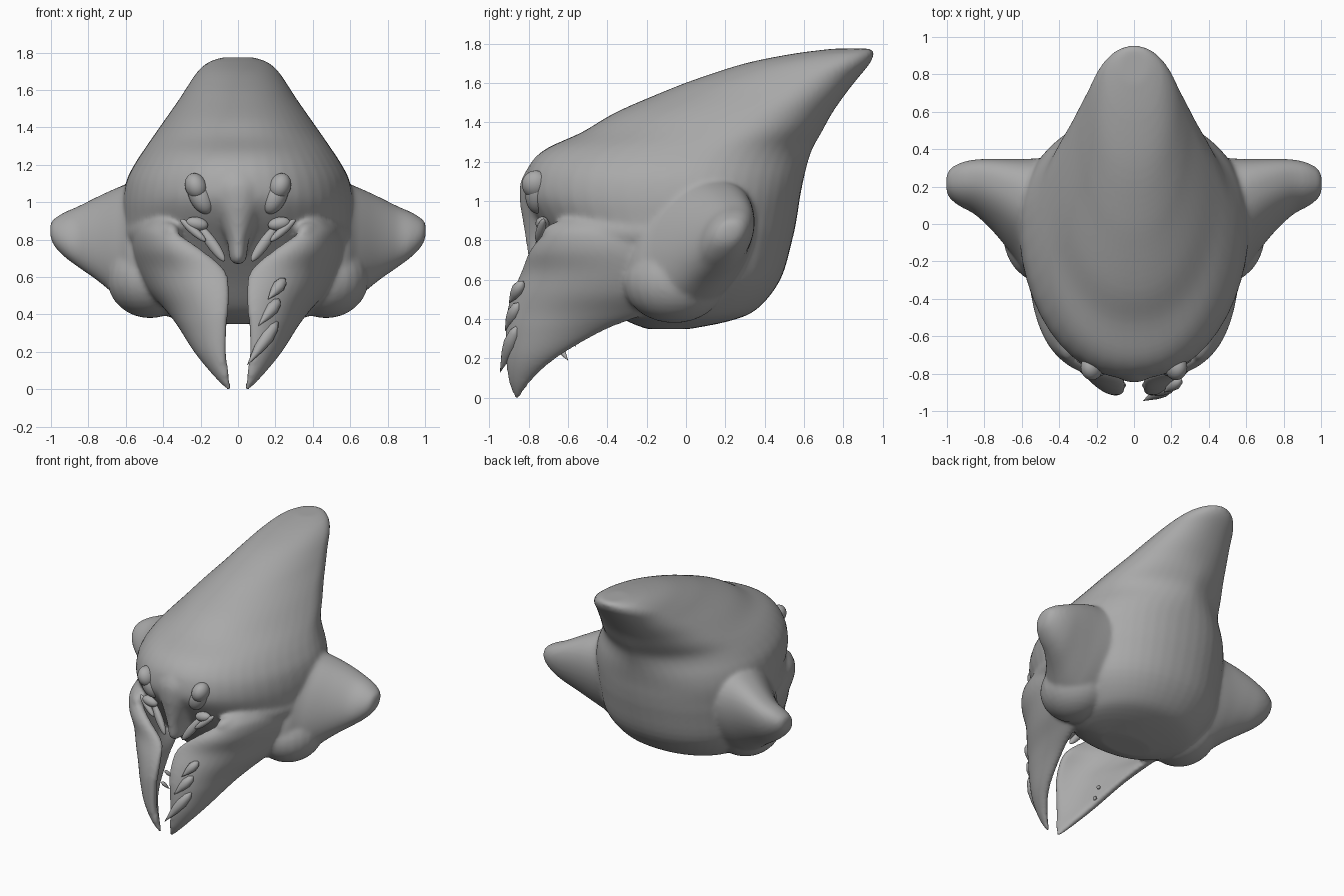
import bpy, bmesh, math
from mathutils import Vector, Matrix

if "Cube" in bpy.data.objects:
    bpy.data.objects.remove(bpy.data.objects["Cube"])

grey = bpy.data.materials.new("shell grey")
grey.diffuse_color = (0.4, 0.4, 0.4, 1)
grey.use_nodes = True
grey.node_tree.nodes["Principled BSDF"].inputs["Base Color"].default_value = grey.diffuse_color


def finish(bm, name):
    bmesh.ops.recalc_face_normals(bm, faces=bm.faces)
    me = bpy.data.meshes.new(name)
    bm.to_mesh(me)
    bm.free()
    me.shade_smooth()
    me.materials.append(grey)
    ob = bpy.data.objects.new(name, me)
    bpy.context.collection.objects.link(ob)
    return ob


def smooth_rows(rows, steps):
    """Catmull-Rom interpolation of rows of numbers."""
    out = []
    n = len(rows)
    for i in range(n - 1):
        a, b, c, d = (rows[max(0, i - 1)], rows[i], rows[i + 1], rows[min(n - 1, i + 2)])
        for s in range(steps):
            t = s / steps
            out.append([0.5 * (2 * q + (r - p) * t + (2 * p - 5 * q + 4 * r - u) * t * t
                               + (3 * q - p - 3 * r + u) * t ** 3)
                        for p, q, r, u in zip(a, b, c, d)])
    out.append(list(rows[-1]))
    return out


def loft(bm, rings):
    vr = [[bm.verts.new(p) for p in ring] for ring in rings]
    n = len(vr[0])
    for a, b in zip(vr, vr[1:]):
        for i in range(n):
            bm.faces.new((a[i], a[(i + 1) % n], b[(i + 1) % n], b[i]))
    bm.faces.new(vr[0])
    bm.faces.new(vr[-1])


def power(v, e):
    return math.copysign(abs(v) ** e, v)


def ellipsoid(bm, centre, radii, axis=None):
    """Ball scaled by radii, its z turned to the given axis."""
    turn = Vector(axis).to_track_quat('Z', 'Y').to_matrix().to_4x4() if axis else Matrix()
    bmesh.ops.create_uvsphere(bm, u_segments=24, v_segments=16, radius=1,
                              matrix=Matrix.Translation(centre) @ turn @ Matrix.Diagonal((*radii, 1)))


ANG = [2 * math.pi * i / 48 for i in range(48)]

# Head with swept-back crest: z, front y, back y, half width, place of widest point
bm = bmesh.new()
head = [(0.35, -0.2, 0.02, 0.2, 0.5), (0.39, -0.3, 0.22, 0.38, 0.5), (0.45, -0.38, 0.36, 0.47, 0.5),
        (0.6, -0.5, 0.48, 0.58, 0.5), (0.8, -0.67, 0.54, 0.61, 0.55), (0.92, -0.77, 0.565, 0.615, 0.58),
        (1.02, -0.825, 0.58, 0.615, 0.6), (1.12, -0.82, 0.6, 0.595, 0.59), (1.2, -0.785, 0.62, 0.555, 0.59),
        (1.27, -0.705, 0.645, 0.51, 0.6), (1.35, -0.53, 0.69, 0.455, 0.61),
        (1.45, -0.36, 0.745, 0.385, 0.63), (1.55, -0.13, 0.815, 0.315, 0.66),
        (1.62, 0.05, 0.87, 0.27, 0.66), (1.7, 0.3, 0.935, 0.215, 0.66),
        (1.75, 0.55, 0.955, 0.155, 0.6), (1.775, 0.75, 0.945, 0.08, 0.5)]
rings = []
for z, f, b, w, k in smooth_rows(head, 4):
    mid = f + (b - f) * k
    pinch = 0.3 * math.exp(-((z - 1.28) / 0.13) ** 2)  # hollow behind the crest
    rings.append([(w * power(math.cos(a), 0.92 + (pinch if math.sin(a) > 0 else 0)),
                   mid + math.sin(a) * ((b - mid) if math.sin(a) > 0 else (mid - f)), z)
                  for a in ANG])
loft(bm, rings)

# Side lobes, slanting forward below: x, y low, y high, z low, z high
lobe = [(0.35, -0.3, 0.34, 0.4, 1.14), (0.55, -0.27, 0.33, 0.43, 1.11),
        (0.64, -0.16, 0.33, 0.49, 1.08), (0.75, -0.03, 0.335, 0.58, 1.03),
        (0.85, 0.06, 0.335, 0.65, 0.98), (0.93, 0.1, 0.32, 0.71, 0.945),
        (0.985, 0.14, 0.29, 0.77, 0.91), (1.004, 0.18, 0.25, 0.82, 0.885)]

# Curved jaw blades: z, front x y, bowed middle x y, back x y, thickness
jaw = [(-0.01, 0.04, -0.864, 0.045, -0.86, 0.05, -0.85, 0.008),
       (0.08, 0.05, -0.89, 0.11, -0.86, 0.12, -0.79, 0.03),
       (0.2, 0.065, -0.9, 0.19, -0.85, 0.21, -0.66, 0.045),
       (0.34, 0.06, -0.9, 0.28, -0.83, 0.29, -0.42, 0.055),
       (0.43, 0.05, -0.89, 0.34, -0.82, 0.36, -0.2, 0.06),
       (0.53, 0.045, -0.86, 0.4, -0.81, 0.46, -0.08, 0.06),
       (0.64, 0.07, -0.81, 0.46, -0.78, 0.52, 0.0, 0.06),
       (0.75, 0.2, -0.77, 0.51, -0.73, 0.54, 0.0, 0.055),
       (0.84, 0.33, -0.7, 0.51, -0.64, 0.54, 0.0, 0.045),
       (0.9, 0.4, -0.62, 0.48, -0.55, 0.53, 0.0, 0.02)]

for s in (-1, 1):
    rings = []
    for x, y0, y1, z0, z1 in smooth_rows(lobe, 4):
        ring = []
        for a in ANG:
            dz = (z1 - z0) / 2 * math.sin(a)
            ring.append((s * x, (y0 + y1) / 2 + (y1 - y0) / 2 * power(math.cos(a), 0.85)
                         + 0.3 * dz, (z0 + z1) / 2 + dz))
        rings.append(ring)
    loft(bm, rings)
    # Round cheek under the lobe
    ellipsoid(bm, (s * 0.47, -0.06, 0.59), (0.23, 0.26, 0.21))
    # Brow ridge running from the lobe to the face
    ellipsoid(bm, (s * 0.47, -0.3, 0.84), (0.1, 0.1, 0.45), (s * 0.3, 1, 0))
    rings = []
    for z, ax, ay, cx, cy, bx, by, t in smooth_rows(jaw, 5):
        A, C, B = Vector((ax, ay)), Vector((cx, cy)), Vector((bx, by))
        ring = []
        for a in ANG:
            u = 0.5 - 0.5 * math.cos(a)
            p = A * (1 - u) ** 2 + C * 2 * u * (1 - u) + B * u * u
            d = ((C - A) * (1 - u) + (B - C) * u).normalized()
            p += Vector((d.y, -d.x)) * t * power(math.sin(a), 0.8)
            ring.append((s * p.x, p.y, z))
        rings.append(ring)
    loft(bm, rings)

# Tapered snout: z, front y, back y, half width
snout = [(0.67, -0.77, -0.7, 0.02), (0.7, -0.8, -0.62, 0.045), (0.8, -0.815, -0.6, 0.06),
         (0.9, -0.83, -0.5, 0.11), (1.0, -0.845, -0.4, 0.17), (1.1, -0.84, -0.4, 0.19),
         (1.2, -0.785, -0.4, 0.13)]
loft(bm, [[(w * math.cos(a), (f + b) / 2 + (b - f) / 2 * math.sin(a), z) for a in ANG]
          for z, f, b, w in smooth_rows(snout, 4)])

# Fuse head, lobes, cheeks, jaws and snout into one sculpted shell
ob = finish(bm, "head_and_jaws")
m = ob.modifiers.new("fuse", 'REMESH')
m.mode, m.voxel_size, m.use_smooth_shade = 'VOXEL', 0.014, True
m = ob.modifiers.new("soften", 'SMOOTH')
m.factor, m.iterations = 0.5, 8

for s, side in ((-1, "left"), (1, "right")):
    # Bulging eye on a short stalk
    bm = bmesh.new()
    ellipsoid(bm, (s * 0.225, -0.765, 1.085), (0.07, 0.058, 0.072), (s * 0.4, 0, 1))
    ellipsoid(bm, (s * 0.2, -0.755, 1.03), (0.062, 0.06, 0.1), (s * 0.5, 0, 1))
    finish(bm, side + "_eye")

    # Small mouth feelers beside the snout
    bm = bmesh.new()
    ellipsoid(bm, (s * 0.22, -0.73, 0.885), (0.035, 0.035, 0.06), (s * 1, 0, 0.2))
    ellipsoid(bm, (s * 0.24, -0.74, 0.85), (0.022, 0.022, 0.09), (s * 0.8, 0.2, 0.7))
    ellipsoid(bm, (s * 0.14, -0.74, 0.78), (0.025, 0.03, 0.12), (s * 0.5, 0.2, 0.7))
    finish(bm, side + "_feelers")


def spike(bm, root, tip, r):
    root, tip = Vector(root), Vector(tip)
    d = tip - root
    turn = d.to_track_quat('Z', 'Y').to_matrix()
    prof = [(0, 0.2), (0.12, 0.75), (0.35, 1), (0.6, 0.75), (0.85, 0.3), (1, 0.03)]
    loft(bm, [[root + turn @ Vector((r * k * math.cos(a), r * k * math.sin(a), d.length * h))
               for a in ANG[::4]] for h, k in prof])


# Leaf-shaped teeth on the outside of one jaw, tiny ones inside the other
bm = bmesh.new()
for root, tip, r in (((0.25, -0.83, 0.59), (0.16, -0.9, 0.48), 0.033),
                     ((0.22, -0.85, 0.48), (0.11, -0.92, 0.34), 0.035),
                     ((0.21, -0.86, 0.36), (0.05, -0.945, 0.13), 0.038)):
    spike(bm, root, tip, r)
finish(bm, "outer_teeth")
bm = bmesh.new()
for y, z in ((-0.64, 0.25), (-0.6, 0.32)):
    spike(bm, (-0.19, y, z), (-0.15, y + 0.04, z - 0.06), 0.014)
finish(bm, "inner_teeth")
